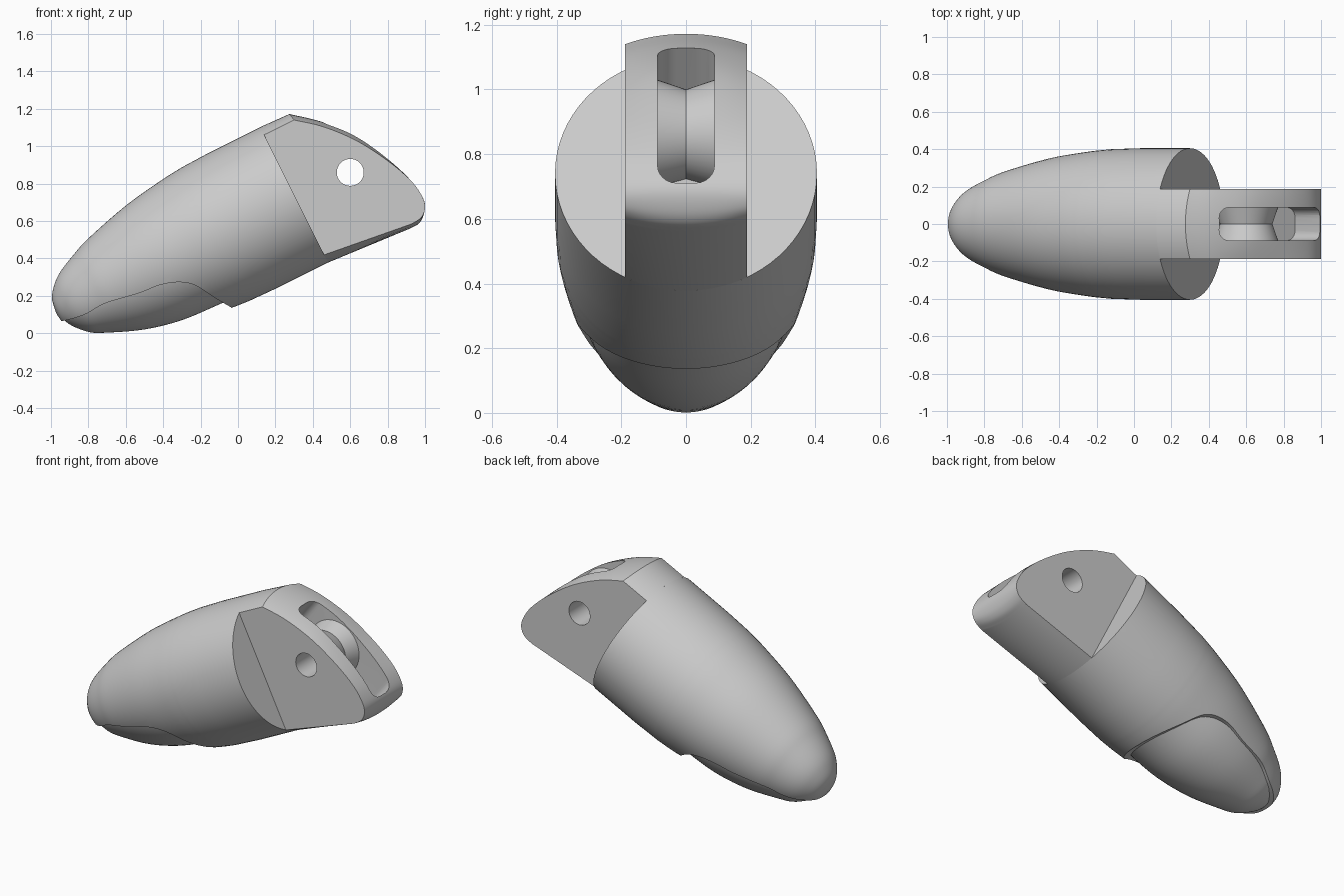
import bpy, bmesh, math
from mathutils import Vector

if "Cube" in bpy.data.objects:
    bpy.data.objects.remove(bpy.data.objects["Cube"])

grey = bpy.data.materials.new("plain grey")
grey.use_nodes = True
grey.diffuse_color = (0.6, 0.6, 0.6, 1)
grey.node_tree.nodes["Principled BSDF"].inputs["Base Color"].default_value = (0.6, 0.6, 0.6, 1)

AXIS = Vector((2, 0, 1)).normalized()     # length of the finger
UP = Vector((-1, 0, 2)).normalized()
SIDE = Vector((0, 1, 0))
CENTRE = Vector((0.30, 0, 0.74))          # middle of the shoulder face
PIN = Vector((0.60, 0, 0.86))
R, HALF = 0.405, 0.188                    # body radius, tongue half width


def spline(points, steps=5):
    """Smooth curve through points of any dimension."""
    pts = [Vector(p) for p in points]
    pts = [2 * pts[0] - pts[1]] + pts + [2 * pts[-1] - pts[-2]]
    out = []
    for a, b, c, d in zip(pts, pts[1:], pts[2:], pts[3:]):
        for i in range(steps):
            t = i / steps
            out.append(0.5 * (2 * b + (c - a) * t + (2 * a - 5 * b + 4 * c - d) * t * t
                              + (3 * b - a - 3 * c + d) * t ** 3))
    return out + [pts[-2]]


def finish(name, bm):
    bmesh.ops.remove_doubles(bm, verts=bm.verts, dist=1e-5)
    bmesh.ops.recalc_face_normals(bm, faces=bm.faces)
    mesh = bpy.data.meshes.new(name)
    bm.to_mesh(mesh)
    bm.free()
    mesh.materials.append(grey)
    obj = bpy.data.objects.new(name, mesh)
    bpy.context.collection.objects.link(obj)
    return obj


def skin(name, rows, wrap, caps):
    """Join rows of points into a tube; wrap also joins last row to first."""
    bm = bmesh.new()
    grid = [[bm.verts.new(p) for p in row] for row in rows]
    n = len(grid[0])
    for a, b in zip(grid, grid[1:] + grid[:1] if wrap else grid[1:]):
        for i in range(n):
            j = (i + 1) % n
            bm.faces.new((a[i], a[j], b[j], b[i]))
    if caps:
        bm.faces.new(grid[0])
        bm.faces.new(grid[-1])
    return finish(name, bm)


def lathe(name, profile, origin, axis, p, q, wrap=False, caps=True, n=72):
    turns = [2 * math.pi * i / n for i in range(n)]
    rows = [[origin + axis * h + (p * math.cos(a) + q * math.sin(a)) * r for a in turns]
            for h, r in profile]
    return skin(name, rows, wrap, caps)


def cut(obj, cutter):
    cutter.hide_render = True
    mod = obj.modifiers.new("cut", "BOOLEAN")
    mod.operation, mod.solver, mod.object = "DIFFERENCE", "EXACT", cutter
    deps = bpy.context.evaluated_depsgraph_get()
    mesh = bpy.data.meshes.new_from_object(obj.evaluated_get(deps))
    obj.modifiers.clear()
    obj.data = mesh
    bpy.data.objects.remove(cutter)


# Fingertip body: bullet of revolution
tip = spline([(-1.42, 0.012), (-1.405, 0.085), (-1.36, 0.145), (-1.30, 0.192), (-1.20, 0.24),
              (-1.09, 0.283), (-0.83, 0.351), (-0.60, 0.387), (-0.47, 0.4)])
body = lathe("fingertip_body", tip + [Vector((-0.3, R)), Vector((0, R))],
             CENTRE, AXIS, UP, SIDE)

# Recess under the fingertip
edge = spline([(-1.15, 0.03), (-0.945, 0.064), (-0.82, 0.10), (-0.71, 0.16), (-0.53, 0.214),
               (-0.42, 0.257), (-0.32, 0.273), (-0.23, 0.257), (-0.13, 0.193), (-0.035, 0.137)])
outline = [tuple(p) for p in edge] + [(0.0, -0.3), (-1.15, -0.3)]
cut(body, skin("recess_cutter", [[(x, y, z) for x, z in outline] for y in (-0.6, 0.6)],
               False, True))

# Soft pad showing in the recess
pad = spline([(-1.405, 0.01), (-1.385, 0.08), (-1.31, 0.165), (-1.223, 0.212), (-1.037, 0.286),
              (-0.836, 0.331), (-0.617, 0.345), (-0.5, 0.35)])
pad_obj = lathe("finger_pad", pad, CENTRE, AXIS, UP, SIDE)

# Knuckle tongue: each row is middle x, z then side x, z
flat = math.sqrt(R * R - HALF * HALF)
top_m, top_s = CENTRE + UP * R, CENTRE + UP * flat
low_m, low_s = CENTRE - UP * R, CENTRE - UP * flat
crown = spline([(0.275, 1.172, 0.30, 1.14), (0.436, 1.134, 0.436, 1.11),
                (0.59, 1.078, 0.57, 1.06), (0.71, 1.005, 0.69, 0.997),
                (0.84, 0.9, 0.83, 0.9), (0.93, 0.81, 0.93, 0.81), (0.98, 0.74, 0.98, 0.74),
                (1.0, 0.685, 1.0, 0.685), (0.99, 0.625, 0.993, 0.64),
                (0.965, 0.585, 0.97, 0.61), (0.925, 0.562, 0.93, 0.585)])
profile = ([(top_m.x, top_m.z, top_s.x, top_s.z)] + [tuple(c) for c in crown]
           + [(low_m.x, low_m.z, low_s.x, low_s.z)])
rows = []
for k in range(-8, 9):
    y = HALF * k / 8
    w = (math.sqrt(R * R - y * y) - flat) / (R - flat)
    rows.append([(mx * w + sx * (1 - w), y, mz * w + sz * (1 - w))
                 for mx, mz, sx, sz in profile])
tongue = skin("knuckle_tongue", rows, False, True)

# Rounded cord slot across the knuckle
start, end = Vector((0.45, 0, 1.12)), Vector((0.985, 0, 0.70))
along = (end - start).normalized()
out = Vector((-along.z, 0, along.x))
mid, half_len, half_w, rad = (start + end) / 2, (end - start).length / 2, 0.088, 0.055
ring = []
for i, (sx, sy) in enumerate(((1, 1), (-1, 1), (-1, -1), (1, -1))):
    for j in range(7):
        a = math.pi / 2 * (i + j / 6)
        ring.append(along * (sx * (half_len - rad) + rad * math.cos(a))
                    + SIDE * (sy * (half_w - rad) + rad * math.sin(a)))
cut(tongue, skin("slot_cutter", [[mid + out * d + p for p in ring] for d in (-0.2, 0.4)],
                 False, True))

# Pin hole through the tongue
cut(tongue, lathe("hole_cutter", [(-0.4, 0.072), (0.4, 0.072)], PIN, SIDE,
                  Vector((1, 0, 0)), Vector((0, 0, 1)), n=48))

# Grooved pulley around the pin
groove = [(-0.095, 0.072), (-0.095, 0.17), (-0.088, 0.17), (0, 0.14),
          (0.088, 0.17), (0.095, 0.17), (0.095, 0.072)]
pulley = lathe("cord_pulley", groove, PIN, SIDE, Vector((1, 0, 0)), Vector((0, 0, 1)),
               wrap=True, caps=False, n=48)

# Smooth shading with crisp edges
for obj in bpy.context.scene.objects:
    obj.select_set(False)
for obj in (body, pad_obj, tongue, pulley):
    obj.select_set(True)
    bpy.context.view_layer.objects.active = obj
    bpy.ops.object.shade_smooth_by_angle(angle=math.radians(18))
    obj.select_set(False)
